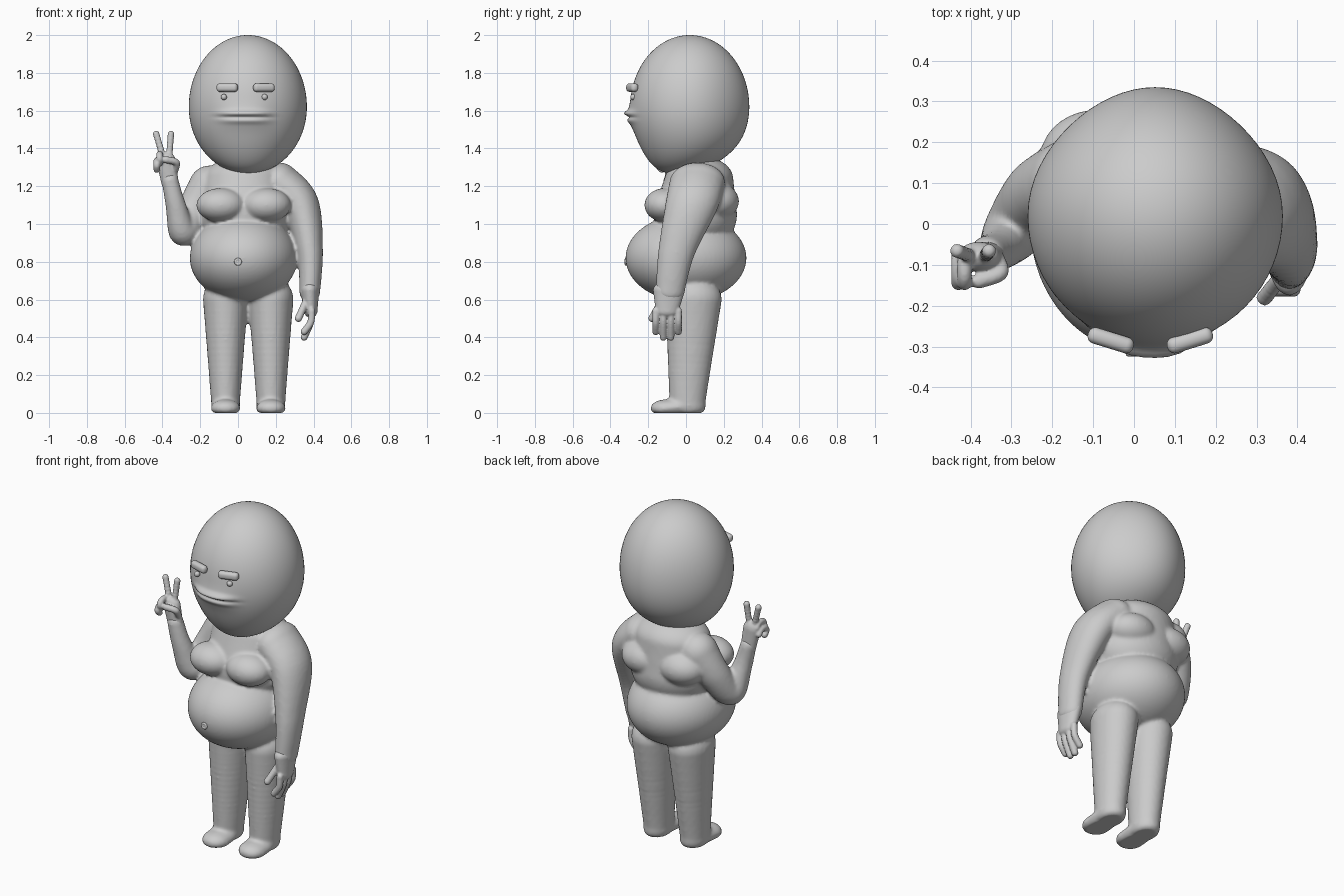
import bpy, bmesh, math
from mathutils import Vector, Matrix

cube = bpy.data.objects.get("Cube")
if cube:
    bpy.data.objects.remove(cube)

grey = (.6, .6, .6, 1)
clay = bpy.data.materials.new("grey_clay")
clay.use_nodes = True
clay.diffuse_color = grey
clay.node_tree.nodes["Principled BSDF"].inputs["Base Color"].default_value = grey


def finish(name, bm, voxel=None, smoothing=5):
    """Turn a bmesh into a smooth object, optionally fusing its pieces."""
    mesh = bpy.data.meshes.new(name)
    for face in bm.faces:
        face.smooth = True
    bm.to_mesh(mesh)
    bm.free()
    mesh.materials.append(clay)
    ob = bpy.data.objects.new(name, mesh)
    bpy.context.collection.objects.link(ob)
    if voxel:
        fuse = ob.modifiers.new("fuse", 'REMESH')
        fuse.mode = 'VOXEL'
        fuse.voxel_size = voxel
        fuse.use_smooth_shade = True
        soften = ob.modifiers.new("soften", 'SMOOTH')
        soften.iterations = smoothing
    return ob


def unit_sphere(segments):
    """Points and faces of a sphere that can be stamped many times."""
    bm = bmesh.new()
    bmesh.ops.create_uvsphere(bm, u_segments=segments, v_segments=segments // 2, radius=1)
    bm.verts.index_update()
    points = [vert.co.copy() for vert in bm.verts]
    faces = [[vert.index for vert in face.verts] for face in bm.faces]
    bm.free()
    return points, faces


spheres = {segments: unit_sphere(segments) for segments in (16, 28, 64)}


def ball(bm, centre, radii, segments=28):
    points, faces = spheres[segments]
    matrix = Matrix.Translation(centre) @ Matrix.Diagonal((*radii, 1))
    verts = [bm.verts.new(matrix @ point) for point in points]
    for face in faces:
        bm.faces.new([verts[i] for i in face])


def spline(rows, steps):
    """Smoothly interpolate rows of numbers (Catmull-Rom)."""
    rows = [Vector(row) for row in rows]
    padded = [rows[0]] + rows + [rows[-1]]
    for before, start, end, after in zip(padded, padded[1:], padded[2:], padded[3:]):
        leave, arrive = (end - before) / 2, (after - start) / 2
        for i in range(steps):
            t = i / steps
            ease = t * t * (3 - 2 * t)
            yield (start.lerp(end, ease) + leave * (t * (1 - t) ** 2)
                   - arrive * (t * t * (1 - t)))
    yield rows[-1]


def limb(bm, rows, depth=1, height=1, steps=12):
    """Sweep balls along a path of x, y, z and radius."""
    for x, y, z, r in spline(rows, steps):
        ball(bm, (x, y, z), (r, r * depth, r * height))


def finger(bm, points, radius):
    for point in spline(points, 8):
        ball(bm, point, [radius] * 3, segments=16)


def bell(distance, width):
    return math.exp(-(distance / width) ** 2)


# --- body: torso, folds, legs, feet and arms fused together ---
body = bmesh.new()
middle = .04
ball(body, (.03, 0, .82), (.285, .32, .23), segments=64)
for t in (i / 8 for i in range(9)):
    # chest narrowing up to the shoulders
    ball(body, (middle, .05 + .02 * t, 1.05 + .19 * t),
         (.25 - .03 * t, .22 - .04 * t, .2 - .08 * t), segments=64)

for side in (-1, 1):
    # chest fold and back fold
    ball(body, (.03 + side * .12, -.11, 1.1), (.13, .11, .09), segments=64)
    ball(body, (.03 + side * .12, .16, 1.12), (.14, .12, .1), segments=64)
    # leg and foot
    x = .054 + side * .12
    limb(body, [(x, .04, .6, .12), (x, .01, .1, .08), (x, .01, .04, .076)],
         depth=1.25, steps=18)
    limb(body, [(x, .02, .04, .076), (x, -.11, .024, .078)], height=.6)

# hanging arm
limb(body, [(.22, .06, 1.22, .105), (.33, .03, 1.1, .1),
            (.38, -.05, .85, .07), (.38, -.085, .64, .055)], depth=1.4)
# raised arm
limb(body, [(-.15, .1, 1.2, .11), (-.23, .07, 1.08, .09), (-.29, -.01, .96, .076),
            (-.33, -.06, 1.1, .054), (-.36, -.075, 1.23, .045)], steps=8)
# flat soles
for vert in body.verts:
    vert.co.z = max(vert.co.z, 0)
finish("body", body, voxel=.01)

# --- hanging hand ---
hand = bmesh.new()
limb(hand, [(.38, -.09, .65, .05), (.385, -.1, .54, .036)], depth=1.7)
for i in range(4):
    y = -.16 + .04 * i
    tip = .4 + .03 * (i in (0, 3))
    finger(hand, [(.39, y, .54), (.385, y, .48), (.35, y, tip)], .019)
finger(hand, [(.36, -.13, .59), (.32, -.18, .5)], .02)
finish("left_hand", hand, voxel=.005)

# --- raised hand making a two finger sign ---
hand = bmesh.new()
limb(hand, [(-.36, -.075, 1.22, .046), (-.38, -.08, 1.33, .052)], depth=.7)
for side in (-1, 1):
    # straight fingers
    finger(hand, [(-.38 + side * .015, -.08, 1.35), (-.394 + side * .039, -.066, 1.476)], .018)
for x, z in ((-.415, 1.345), (-.43, 1.31)):
    # fingers curled into the palm
    turns = [math.pi * i / 3 for i in range(5)]
    finger(hand, [(x, -.11 + .035 * math.cos(a), z + .025 * math.sin(a)) for a in turns], .018)
# thumb
finger(hand, [(-.335, -.085, 1.28), (-.327, -.12, 1.325), (-.38, -.14, 1.34)], .019)
finish("right_hand", hand, voxel=.005)

# --- head: egg shape with a pouting mouth ---
head = bmesh.new()
bmesh.ops.create_uvsphere(head, u_segments=64, v_segments=160, radius=1)
for vert in head.verts:
    x, y, z = vert.co
    vert.co.x = .052 + .3125 * x * (1 - .12 * max(y, 0) ** 2)
    vert.co.y = .02 + .315 * y - .07 * min(z, 0) ** 4
    vert.co.z = 1.62 + z * (.38 if z > 0 else .355)
    if y < 0:
        lift = vert.co.z - 1.566
        lips = (.016 * bell(lift, .06) + .02 * bell(lift - .02, .016)
                + .008 * bell(lift + .02, .014) - .012 * bell(lift, .007))
        vert.co.y -= lips * bell((vert.co.x - .033) ** 2, .016)
finish("head", head)

# --- brows and eyes ---
for name, side in (("right", -1), ("left", 1)):
    brow = bmesh.new()
    bmesh.ops.create_cube(brow, size=1, matrix=Matrix.Diagonal((.116, .04, .045, 1)))
    bmesh.ops.bevel(brow, geom=brow.edges[:], offset=.018, segments=5,
                    affect='EDGES', profile=.5)
    ob = finish(name + "_brow", brow)
    ob.location = (middle + side * .097, -.285, 1.722)
    ob.rotation_euler.z = side * .3
    eye = bmesh.new()
    ball(eye, (.033 + side * .108, -.279, 1.672), [.016] * 3)
    finish(name + "_eye", eye)

# --- navel: a small ring with a bead ---
navel = bmesh.new()
turns = [math.tau * i / 8 for i in range(9)]
finger(navel, [(.014 * math.cos(a), -.318, .8 + .014 * math.sin(a)) for a in turns], .007)
ball(navel, (0, -.316, .8), [.008] * 3)
finish("navel", navel, voxel=.0025)
